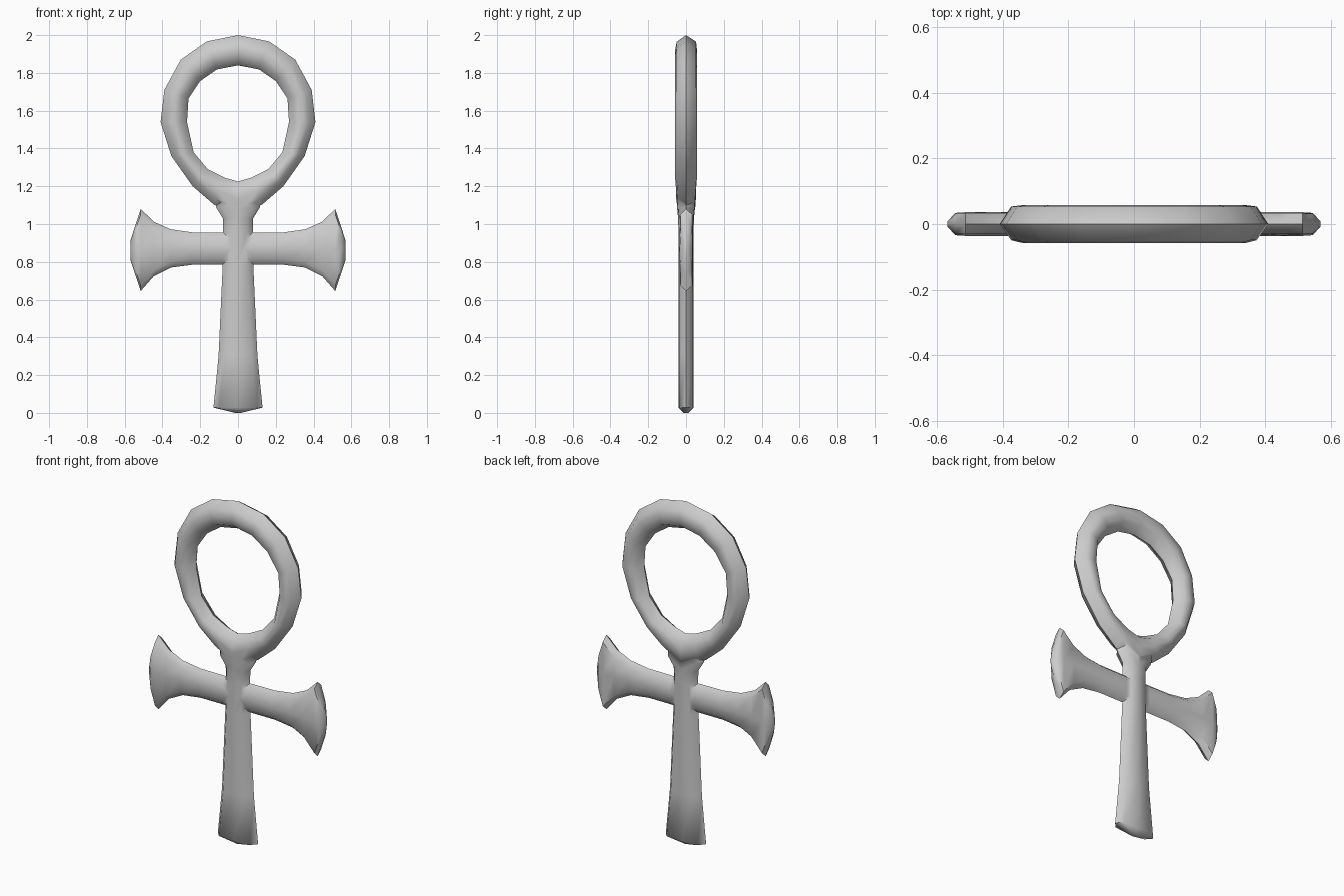
import bpy, bmesh, math

if "Cube" in bpy.data.objects:
    bpy.data.objects.remove(bpy.data.objects["Cube"])


def loft(name, stations, closed=False, inset=0.03, front=0.85, back=0.92):
    """Skin rings; a station is (edge point a, edge point b, half depth) in x-z."""
    bm = bmesh.new()
    rings = []
    for (ax, az), (bx, bz), d in stations:
        k = min(inset / math.hypot(bx - ax, bz - az), 0.35)
        sec = [(0, 0), (k, -d * front), (0.5, -d), (1 - k, -d * front),
               (1, 0), (1 - k, d * back), (0.5, d), (k, d * back)]
        rings.append([bm.verts.new((ax + (bx - ax) * t, y, az + (bz - az) * t))
                      for t, y in sec])
    n = len(rings)
    for i in range(n if closed else n - 1):
        r, s = rings[i], rings[(i + 1) % n]
        for j in range(8):
            k = (j + 1) % 8
            bm.faces.new((r[j], r[k], s[k], s[j]))
    if not closed:
        bm.faces.new(rings[0])
        bm.faces.new(rings[-1])
    bmesh.ops.recalc_face_normals(bm, faces=bm.faces)
    me = bpy.data.meshes.new(name)
    bm.to_mesh(me)
    bm.free()
    ob = bpy.data.objects.new(name, me)
    bpy.context.collection.objects.link(ob)
    return ob


# Teardrop loop: outer and inner outline of the right half, top to bottom
outer = [(0, 2.0), (.165, 1.967), (.303, 1.87), (.39, 1.71), (.41, 1.54),
         (.353, 1.36), (.24, 1.20), (.13, 1.105), (0, 1.04)]
inner = [(0, 1.84), (.112, 1.818), (.20, 1.757), (.262, 1.665), (.27, 1.54),
         (.235, 1.38), (.16, 1.29), (.07, 1.245), (0, 1.225)]
right = [(o, i, .058 if o[1] > 1.11 else .052) for o, i in zip(outer, inner)]
left = [((-o[0], o[1]), (-i[0], i[1]), d) for o, i, d in right[-2:0:-1]]
ankh = loft("ankh", right + left, closed=True, inset=.035)

# Flared shaft, from foot to neck: z, half width, half depth
shaft = loft("shaft", [((-w, z), (w, z), d) for z, w, d in [
    (0, .015, .012), (.028, .13, .040), (.30, .103, .040), (.78, .081, .040),
    (.955, .078, .040), (1.03, .080, .042), (1.09, .117, .048), (1.14, .11, .048)]])

# Crossbar with flared ends: x, bottom z, top z, half depth
half = [(.08, .785, .955, .036), (.24, .785, .956, .036), (.355, .77, .972, .036),
        (.445, .725, 1.012, .036), (.515, .645, 1.08, .036),
        (.545, .735, .99, .034), (.57, .81, .91, .008)]
bar = loft("crossbar", [((s * x, lo), (s * x, hi), d) for s, pts in
                        ((-1, half[::-1]), (1, half)) for x, lo, hi, d in pts])

# Fuse the parts into one surface
bpy.context.view_layer.objects.active = ankh
ankh.select_set(True)
for part in (shaft, bar):
    m = ankh.modifiers.new("fuse", 'BOOLEAN')
    m.operation = 'UNION'
    m.solver = 'EXACT'
    m.object = part
    bpy.ops.object.modifier_apply(modifier=m.name)
    bpy.data.objects.remove(part)
bpy.ops.object.shade_smooth_by_angle(angle=math.radians(55))
